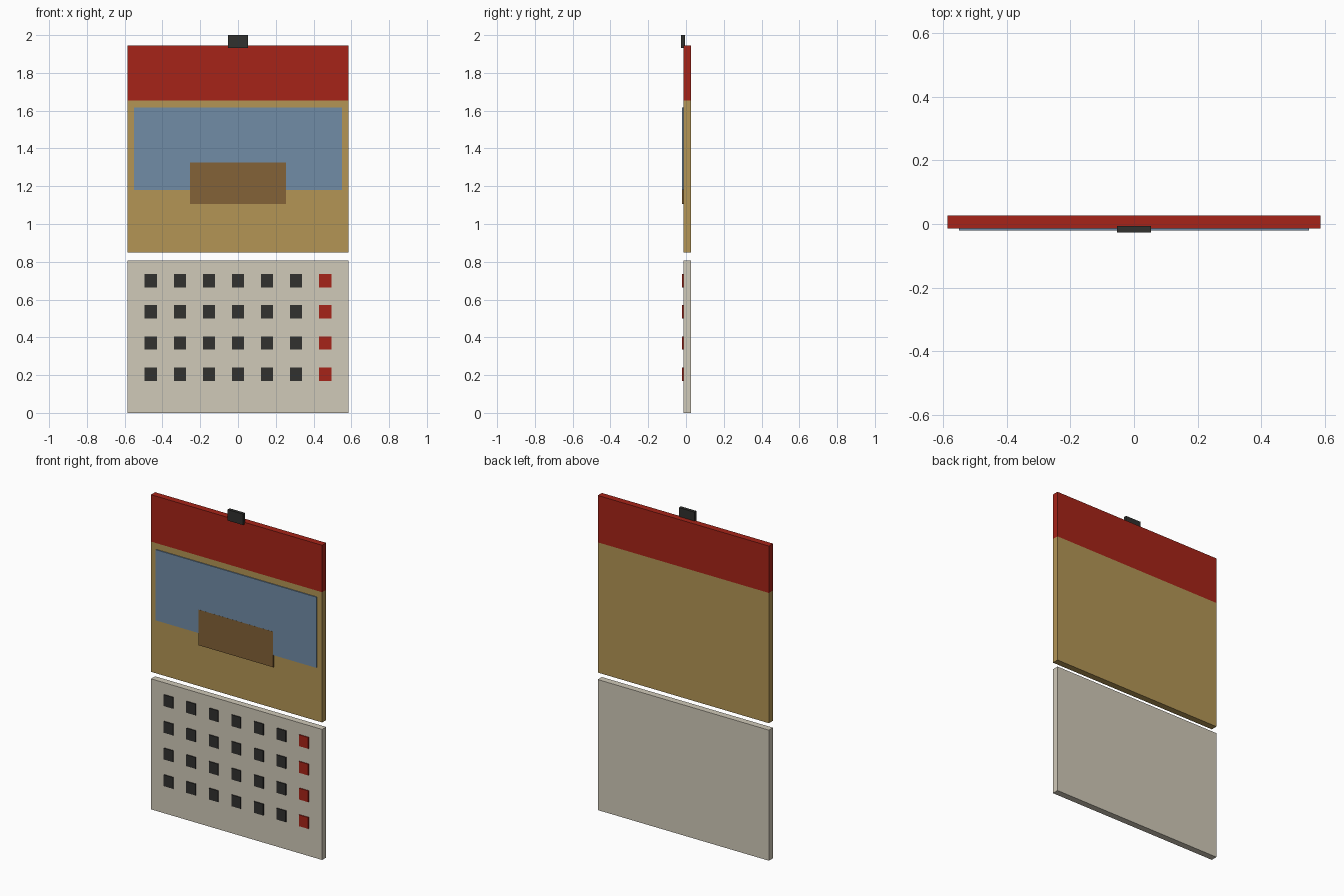
import bpy
import bmesh
from mathutils import Vector

if "Cube" in bpy.data.objects:
    bpy.data.objects.remove(bpy.data.objects["Cube"])


def material(name, srgb):
    m = bpy.data.materials.new(name)
    m.diffuse_color = [(c / 255) ** 2.2 for c in srgb] + [1]
    m.use_nodes = True
    m.node_tree.nodes["Principled BSDF"].inputs["Base Color"].default_value = m.diffuse_color
    return m


RED = material("red", (165, 40, 30))
TAN = material("tan", (178, 148, 86))
BLUE = material("blue", (113, 139, 165))
BROWN = material("brown", (130, 98, 58))
CREAM = material("cream", (207, 200, 183))
BLACK = material("charcoal", (52, 52, 50))


def add_box(bm, lo, hi):
    lo, hi = Vector(lo), Vector(hi)
    verts = bmesh.ops.create_cube(bm, size=1)["verts"]
    bmesh.ops.scale(bm, vec=hi - lo, verts=verts)
    bmesh.ops.translate(bm, vec=(lo + hi) / 2, verts=verts)


def boxes(name, spans, mat):
    bm = bmesh.new()
    for lo, hi in spans:
        add_box(bm, lo, hi)
    mesh = bpy.data.meshes.new(name)
    bm.to_mesh(mesh)
    bm.free()
    mesh.materials.append(mat)
    obj = bpy.data.objects.new(name, mesh)
    bpy.context.collection.objects.link(obj)
    return obj


HALF = 0.585                   # half width of the boards
FRONT, BACK = -0.014, 0.026    # board faces
RAISED = -0.020                # front of the applied panels


def board(name, z0, z1, mat):
    boxes(name, [((-HALF, FRONT, z0), (HALF, BACK, z1))], mat)


def panel(name, half, z0, z1, front, mat):
    boxes(name, [((-half, front, z0), (half, FRONT + 0.002, z1))], mat)


# Boards: lower date page, upper picture page and header strip
board("date_page", 0.0, 0.807, CREAM)
board("picture_page", 0.85, 1.655, TAN)
board("header_strip", 1.655, 1.945, RED)

# Picture: sky panel with a block over its lower edge
panel("picture_sky", 0.55, 1.18, 1.617, RAISED, BLUE)
panel("picture_block", 0.255, 1.105, 1.325, RAISED - 0.0005, BROWN)

# Hanging tab at the top
boxes("hanging_tab", [((-0.053, -0.026, 1.932), (0.053, -0.006, 2.0))], BLACK)


# Day squares: seven columns by four rows, last column red
def day_square(col, row):
    x, z = (col - 3) * 0.154, 0.205 + row * 0.165
    return ((x - 0.032, RAISED, z - 0.035), (x + 0.032, FRONT + 0.002, z + 0.035))


boxes("weekday_squares", [day_square(c, r) for c in range(6) for r in range(4)], BLACK)
boxes("holiday_squares", [day_square(6, r) for r in range(4)], RED)
